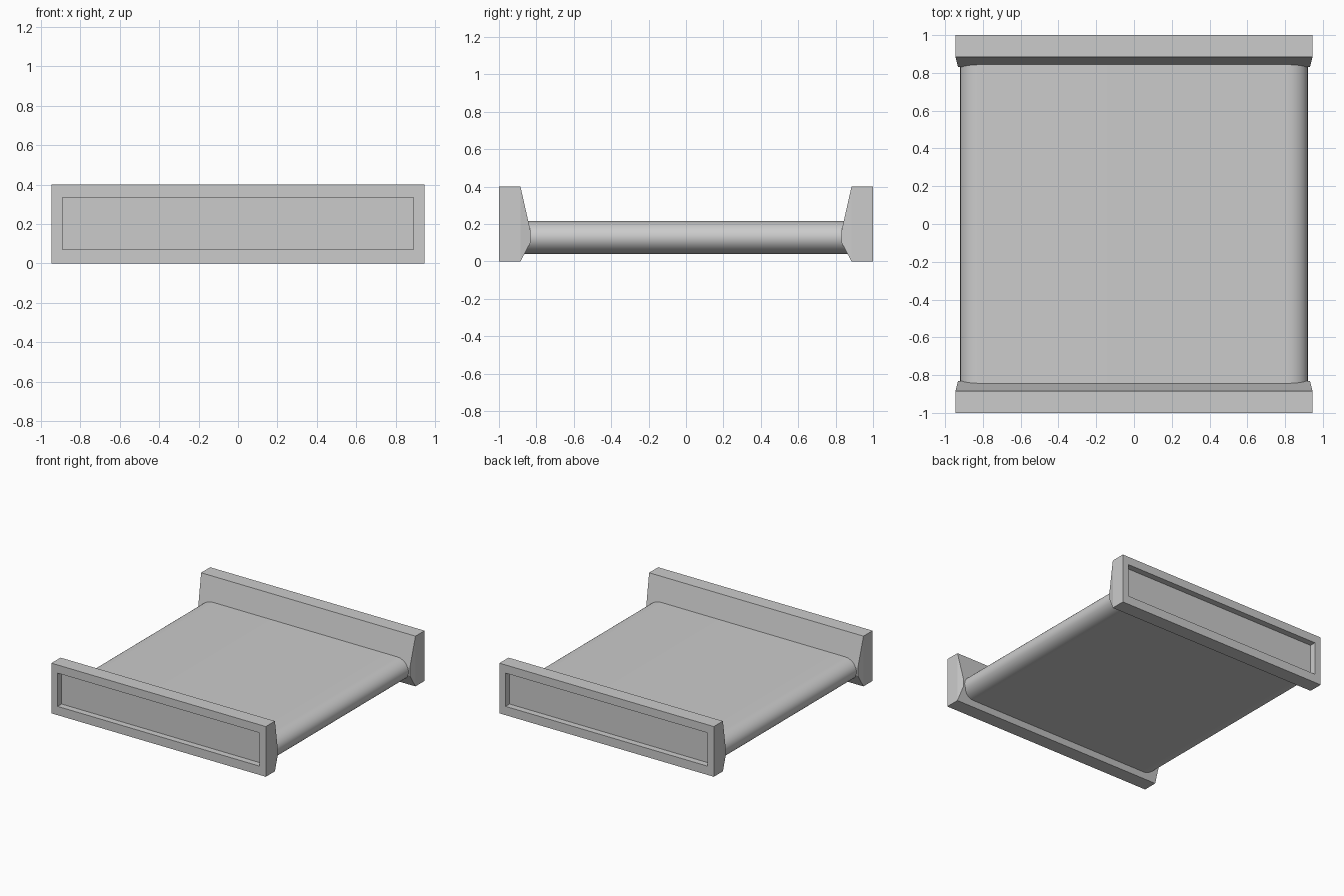
import bpy, bmesh, math

if "Cube" in bpy.data.objects:
    bpy.data.objects.remove(bpy.data.objects["Cube"])


def loft(name, rings):
    """Skin a list of equal-length point rings and cap both ends."""
    bm = bmesh.new()
    loops = [[bm.verts.new(p) for p in ring] for ring in rings]
    n = len(loops[0])
    for a, b in zip(loops, loops[1:]):
        for i in range(n):
            j = (i + 1) % n
            bm.faces.new((a[i], a[j], b[j], b[i]))
    bm.faces.new(loops[0])
    bm.faces.new(loops[-1])
    bmesh.ops.recalc_face_normals(bm, faces=bm.faces)
    mesh = bpy.data.meshes.new(name)
    bm.to_mesh(mesh)
    bm.free()
    obj = bpy.data.objects.new(name, mesh)
    bpy.context.collection.objects.link(obj)
    return obj


def rect(hx, z0, z1, y):
    return [(-hx, y, z0), (hx, y, z0), (hx, y, z1), (-hx, y, z1)]


# End blocks: recessed outer panel, straight rim, tapered inner side
for name, s in (("front_end_block", -1), ("back_end_block", 1)):
    loft(name, [
        rect(0.89, 0.07, 0.335, s * 0.95),
        rect(0.89, 0.07, 0.335, s * 1.0),
        rect(0.945, 0.0, 0.40, s * 1.0),
        rect(0.945, 0.0, 0.40, s * 0.885),
        rect(0.932, 0.10, 0.165, s * 0.832),
    ])

# Slab between the blocks, with fully rounded long edges
ZC, RZ, RX, HX, STEPS = 0.128, 0.088, 0.11, 0.92, 20
profile = []
for side in (1, -1):
    for i in range(STEPS + 1):
        t = -math.pi / 2 + math.pi * i / STEPS
        profile.append((side * (HX - RX + RX * math.cos(t)),
                        ZC + side * RZ * math.sin(t)))
slab = loft("slab", [[(x, y, z) for x, z in profile] for y in (-0.88, 0.88)])
bpy.context.view_layer.objects.active = slab
slab.select_set(True)
bpy.ops.object.shade_smooth_by_angle(angle=math.radians(30))
